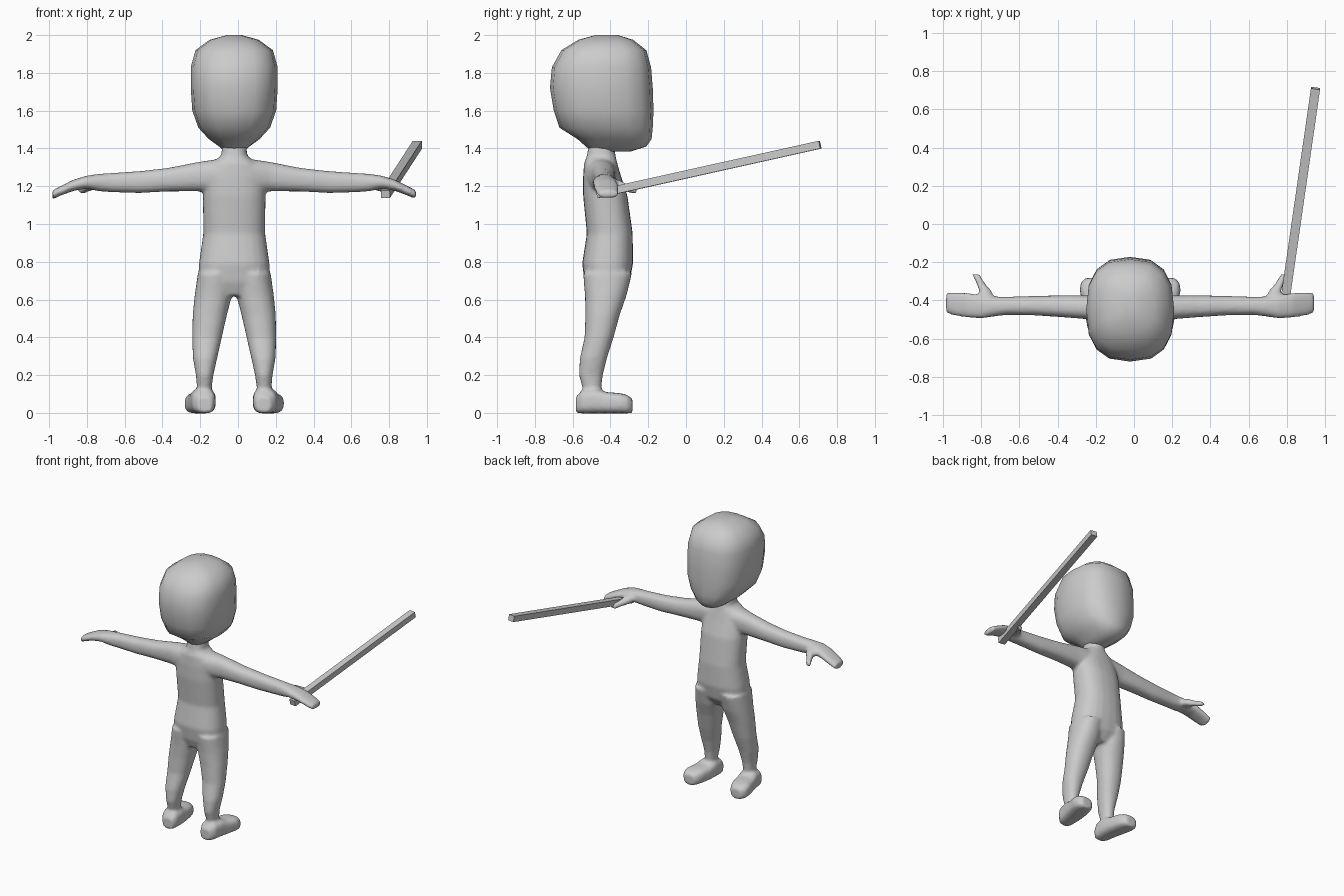
import bpy, bmesh, math
from mathutils import Vector

CX = -0.02  # figure's own centre line

grey = bpy.data.materials.new("plain_grey")
grey.diffuse_color = (0.6, 0.6, 0.6, 1)


def loft(bm, axis, sections, side=1, sides=24, power=2.4):
    """Closed tube through sections (position, a_min, a_max, b_min, b_max) along an axis."""
    rings = []
    for t, a0, a1, b0, b1 in sections:
        ring = []
        for i in range(sides):
            g = 2 * math.pi * i / sides
            c, s = math.cos(g), math.sin(g)
            a = (a0 + a1) / 2 + (a1 - a0) / 2 * math.copysign(abs(c) ** (2 / power), c)
            b = (b0 + b1) / 2 + (b1 - b0) / 2 * math.copysign(abs(s) ** (2 / power), s)
            p = {"x": (t, a, b), "y": (a, t, b), "z": (a, b, t)}[axis]
            ring.append(bm.verts.new((CX + side * p[0], p[1], p[2])))
        rings.append(ring)
    faces = [bm.faces.new(rings[0]), bm.faces.new(rings[-1])]
    for r, q in zip(rings, rings[1:]):
        for i in range(sides):
            j = (i + 1) % sides
            faces.append(bm.faces.new((r[i], r[j], q[j], q[i])))
    bmesh.ops.recalc_face_normals(bm, faces=faces)


def finish(bm, name, smooth):
    me = bpy.data.meshes.new(name)
    bm.to_mesh(me)
    bm.free()
    for p in me.polygons:
        p.use_smooth = smooth
    me.materials.append(grey)
    ob = bpy.data.objects.new(name, me)
    bpy.context.collection.objects.link(ob)
    return ob


# head: rounded block, chin towards +y
bm = bmesh.new()
loft(bm, "z", [
    (1.385, -.05, .05, -.50, -.29),
    (1.41, -.08, .08, -.53, -.21),
    (1.45, -.135, .135, -.575, -.182),
    (1.51, -.19, .19, -.67, -.176),
    (1.60, -.222, .222, -.70, -.172),
    (1.72, -.23, .23, -.72, -.176),
    (1.83, -.23, .23, -.71, -.185),
    (1.92, -.205, .205, -.66, -.21),
    (1.975, -.13, .13, -.57, -.28),
    (2.0, -.04, .04, -.48, -.36),
], sides=16, power=2.6)
finish(bm, "head", True)

# body: torso, arms, hands, legs and feet fused into one smooth skin
bm = bmesh.new()
loft(bm, "z", [  # torso and neck
    (.62, -.10, .10, -.51, -.35),
    (.69, -.19, .19, -.537, -.30),
    (.79, -.187, .187, -.55, -.28),
    (.95, -.164, .164, -.525, -.282),
    (1.15, -.166, .166, -.545, -.31),
    (1.25, -.16, .16, -.545, -.343),
    (1.32, -.125, .125, -.54, -.363),
    (1.36, -.07, .07, -.525, -.373),
    (1.46, -.058, .058, -.51, -.38),
])
for s in (1, -1):
    loft(bm, "x", [  # arm and hand
        (.08, -.535, -.365, 1.17, 1.345),
        (.20, -.50, -.373, 1.173, 1.327),
        (.35, -.488, -.373, 1.172, 1.297),
        (.50, -.478, -.376, 1.164, 1.28),
        (.65, -.476, -.381, 1.168, 1.27),
        (.72, -.485, -.379, 1.174, 1.265),
        (.78, -.495, -.372, 1.187, 1.256),
        (.85, -.49, -.36, 1.176, 1.235),
        (.92, -.48, -.356, 1.15, 1.2),
        (.963, -.465, -.36, 1.13, 1.178),
    ], s)
    loft(bm, "y", [  # thumb
        (-.42, .70, .80, 1.19, 1.25),
        (-.35, .725, .79, 1.178, 1.232),
        (-.31, .76, .805, 1.168, 1.21),
        (-.262, .788, .828, 1.158, 1.195),
    ], s)
    loft(bm, "z", [  # leg
        (.05, .115, .20, -.55, -.44),
        (.13, .12, .197, -.548, -.448),
        (.20, .11, .203, -.567, -.44),
        (.29, .09, .219, -.562, -.418),
        (.40, .065, .223, -.537, -.383),
        (.52, .038, .22, -.533, -.35),
        (.62, .012, .21, -.535, -.315),
        (.74, .01, .193, -.545, -.285),
    ], s, power=2.2)
    loft(bm, "y", [  # foot
        (-.583, .115, .195, .0, .085),
        (-.55, .10, .222, -.003, .12),
        (-.48, .097, .235, -.003, .13),
        (-.42, .102, .248, -.003, .11),
        (-.35, .115, .264, -.003, .105),
        (-.31, .13, .26, -.003, .095),
        (-.283, .155, .235, .0, .075),
    ], s, power=3)
body = finish(bm, "body", True)
rm = body.modifiers.new("fuse", "REMESH")
rm.mode = 'VOXEL'
rm.voxel_size = 0.011
rm.use_smooth_shade = True
sm = body.modifiers.new("soften", "SMOOTH")
sm.factor = 0.5
sm.iterations = 6

# square rod held in one hand
start, end = Vector((.78, -.47, 1.158)), Vector((.95, .71, 1.42))
bm = bmesh.new()
bmesh.ops.create_cube(bm, size=1)
rod = finish(bm, "held_rod", False)
rod.scale = (.048, (end - start).length, .042)
rod.rotation_mode = 'QUATERNION'
rod.rotation_quaternion = (end - start).to_track_quat('Y', 'Z')
rod.location = (start + end) / 2
